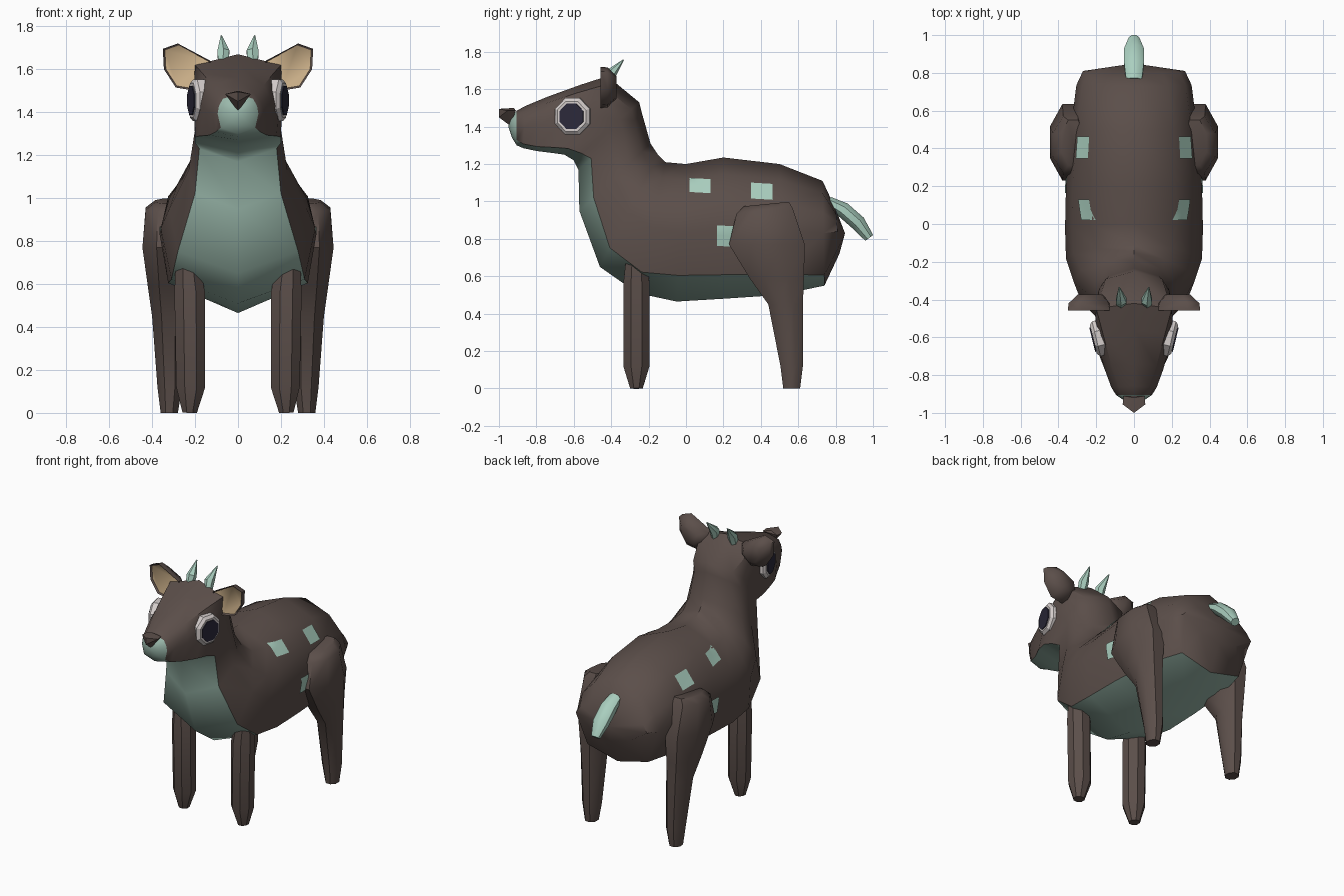
import bpy, bmesh, math
from mathutils import Vector
from mathutils.bvhtree import BVHTree

if "Cube" in bpy.data.objects:
    bpy.data.objects.remove(bpy.data.objects["Cube"])


def material(name, rgb):
    m = bpy.data.materials.new(name)
    m.diffuse_color = (*rgb, 1)
    m.use_nodes = True
    m.node_tree.nodes["Principled BSDF"].inputs["Base Color"].default_value = m.diffuse_color
    return m


BROWN = material("brown fur", (0.105, 0.077, 0.068))
BELLY = material("belly green", (0.33, 0.49, 0.415))
GREEN = material("accent green", (0.40, 0.62, 0.52))
TAN = material("inner ear tan", (0.72, 0.52, 0.30))
WHITE = material("eye white", (0.66, 0.61, 0.60))
DARK = material("pupil dark", (0.024, 0.022, 0.042))


def finish(bm, name, mats, angle=40, closed=True):
    if closed:
        bmesh.ops.recalc_face_normals(bm, faces=bm.faces)
    me = bpy.data.meshes.new(name)
    bm.to_mesh(me)
    bm.free()
    ob = bpy.data.objects.new(name, me)
    bpy.context.collection.objects.link(ob)
    for m in mats:
        me.materials.append(m)
    bpy.ops.object.select_all(action='DESELECT')
    ob.select_set(True)
    bpy.context.view_layer.objects.active = ob
    bpy.ops.object.shade_smooth_by_angle(angle=math.radians(angle))
    return ob


def loft(rings, paint=lambda i, j: 0):
    """Skin a list of equal rings and close both ends."""
    bm = bmesh.new()
    vs = [[bm.verts.new(p) for p in r] for r in rings]
    n = len(vs[0])
    for i in range(len(vs) - 1):
        for j in range(n):
            k = (j + 1) % n
            f = bm.faces.new((vs[i][j], vs[i][k], vs[i + 1][k], vs[i + 1][j]))
            f.material_index = paint(i, j)
    for i, r in ((0, vs[0]), (len(vs) - 1, vs[-1])):
        bm.faces.new(r).material_index = paint(i, -1)
    return bm


def tube(name, path, radii, mat, sides=8, angle=40):
    """Round tube along a path; radii are (sideways, other) pairs."""
    path = [Vector(p) for p in path]
    rings = []
    for i, p in enumerate(path):
        t = (path[min(i + 1, len(path) - 1)] - path[max(i - 1, 0)]).normalized()
        ref = Vector((0, 1, 0)) if abs(t.x) > 0.8 else Vector((1, 0, 0))
        u = (ref - t * ref.dot(t)).normalized()
        v = t.cross(u)
        ru, rv = radii[i]
        ring = []
        for s in range(sides):
            a = 2 * math.pi * (s + 0.5) / sides
            ring.append(p + u * ru * math.cos(a) + v * rv * math.sin(a))
        rings.append(ring)
    return finish(loft(rings), name, [mat], angle)


# Body, neck and head: top y, z, bottom y, z, widths (upper, middle, lower), belly line
SECTIONS = [
    (0.80, 0.96, 0.82, 0.72, 0.15, 0.27, 0.14, 0.85),
    (0.73, 1.11, 0.74, 0.55, 0.18, 0.305, 0.23, 0.90),
    (0.50, 1.20, 0.50, 0.50, 0.21, 0.335, 0.30, 0.84),
    (0.20, 1.235, 0.20, 0.48, 0.22, 0.36, 0.32, 0.83),
    (0.00, 1.20, -0.05, 0.465, 0.22, 0.365, 0.325, 0.81),
    (-0.11, 1.21, -0.26, 0.51, 0.20, 0.36, 0.31, 0.84),
    (-0.15, 1.25, -0.46, 0.65, 0.16, 0.32, 0.28, 0.83),
    (-0.19, 1.31, -0.57, 0.95, 0.14, 0.23, 0.20, 0.80),
    (-0.235, 1.47, -0.575, 1.17, 0.13, 0.20, 0.18, 0.80),
    (-0.25, 1.53, -0.60, 1.22, 0.15, 0.20, 0.20, 0.88),
    (-0.42, 1.67, -0.65, 1.25, 0.20, 0.205, 0.20, 0.92),
    (-0.56, 1.625, -0.72, 1.26, 0.165, 0.19, 0.18, 0.92),
    (-0.74, 1.56, -0.80, 1.27, 0.12, 0.155, 0.135, 0.92),
    (-0.86, 1.51, -0.87, 1.285, 0.08, 0.12, 0.105, 0.90),
    (-0.905, 1.485, -0.905, 1.30, 0.07, 0.095, 0.08, 0.85),
    (-0.935, 1.45, -0.93, 1.34, 0.04, 0.055, 0.04, 0.85),
]


def section(ty, tz, by, bz, wu, wm, wl, f):
    half = [(0.12, wu), (0.30, 0.25 * wu + 0.75 * wm), (0.5, wm), (f, wl)]
    pts = [(0, 0)] + half + [(1, 0)] + [(t, -w) for t, w in reversed(half)]
    return [(w, ty + (by - ty) * t, tz + (bz - tz) * t) for t, w in pts]


def body_paint(i, j):
    muzzle = i >= 14
    underside = i >= 1 and j in (4, 5)
    return 1 if muzzle or underside else 0


bm = loft([section(*s) for s in SECTIONS], body_paint)
# Domed rump and rounded muzzle tip
bm.faces.ensure_lookup_table()
caps = [f for f in bm.faces if len(f.verts) > 4]
for f, tip in zip(caps, ((0, 0.85, 0.83), (0, -0.95, 1.40))):
    poked = bmesh.ops.poke(bm, faces=[f])
    poked["verts"][0].co = tip
bmesh.ops.recalc_face_normals(bm, faces=bm.faces)
tree = BVHTree.FromBMesh(bm)
finish(bm, "body", [BROWN, BELLY], 45)


# Coat spots: thin patches laid on the flank
def spot(name, side, y, z, w, h, n=5):
    bm = bmesh.new()
    grid = []
    for a in range(n):
        row = []
        for b in range(n):
            py = y + w * (a / (n - 1) - 0.5)
            pz = z + h * (b / (n - 1) - 0.5) - 0.06 * (py - y)
            hit = tree.ray_cast(Vector((side, py, pz)), Vector((-side, 0, 0)))[0]
            row.append(bm.verts.new((hit.x + side * 0.007, py, pz)))
        grid.append(row)
    for a in range(n - 1):
        for b in range(n - 1):
            q = [grid[a][b], grid[a + 1][b], grid[a + 1][b + 1], grid[a][b + 1]]
            bm.faces.new(q if side > 0 else q[::-1])
    finish(bm, name, [GREEN], closed=False)


# Ear: tan front panel with a brown rim and a domed back
EAR = [(0.12, 1.57), (0.13, 1.64), (0.28, 1.72), (0.35, 1.695),
       (0.345, 1.60), (0.29, 1.515), (0.20, 1.50)]


def ear(name, side):
    def ring(scale, y):
        return [(side * (0.23 + (x - 0.23) * scale), y, 1.61 + (z - 1.61) * scale)
                for x, z in EAR]
    rings = [ring(0.92, -0.447), ring(1, -0.458), ring(0.97, -0.42), ring(0.55, -0.372)]
    bm = loft(rings, lambda i, j: 1 if (i == 0 and j == -1) else 0)
    finish(bm, name, [BROWN, TAN], 50)


# Hind leg: height, y range, x range
HIND = [
    (0.00, 0.52, 0.61, 0.28, 0.36),
    (0.12, 0.505, 0.625, 0.26, 0.375),
    (0.45, 0.44, 0.625, 0.25, 0.40),
    (0.59, 0.34, 0.63, 0.24, 0.42),
    (0.77, 0.23, 0.635, 0.22, 0.445),
    (0.95, 0.27, 0.57, 0.24, 0.43),
    (0.985, 0.31, 0.55, 0.26, 0.385),
]


def hind_leg(name, side):
    rings = []
    for z, y0, y1, x0, x1 in HIND:
        ring = []
        for s in range(8):
            a = math.pi * (s + 0.5) / 4
            k = 0.5 / math.cos(math.pi / 8)
            y = (y0 + y1) / 2 + (y1 - y0) * k * math.sin(a)
            x = (x0 + x1) / 2 + (x1 - x0) * k * math.cos(a)
            # the thigh top rises toward the back
            ring.append((side * x, y, z + (0.1 * (y - 0.42) if z > 0.9 else 0)))
        rings.append(ring)
    finish(loft(rings), name, [BROWN], 45)


# Paired parts
for side, tag in ((1, "right"), (-1, "left")):
    spot("front_spot_" + tag, side, 0.075, 1.085, 0.11, 0.075)
    spot("rear_spot_" + tag, side, 0.405, 1.055, 0.115, 0.085)
    spot("low_spot_" + tag, side, 0.21, 0.815, 0.09, 0.11)
    ear("ear_" + tag, side)
    hind_leg("hind_leg_" + tag, side)
    tube("front_leg_" + tag,
         [(side * x, -0.265, z) for x, z in ((0.225, 0), (0.22, 0.12), (0.225, 0.56), (0.235, 0.70))],
         [(0.036, 0.036), (0.073, 0.076), (0.077, 0.076), (0.06, 0.06)], BROWN)
    tube("horn_" + tag,
         [(side * 0.07, -0.43, 1.60), (side * 0.068, -0.405, 1.68), (side * 0.078, -0.335, 1.757)],
         [(0.024, 0.026), (0.032, 0.032), (0.003, 0.003)], GREEN, 6)
    # Eye facing outward and slightly forward
    axis = Vector((side * math.cos(0.24), -math.sin(0.24), 0))
    mid = Vector((side * 0.188, -0.605, 1.455))
    tube("eye_" + tag, [mid + axis * d for d in (-0.03, 0.012, 0.028)],
         [(0.103, 0.105), (0.103, 0.105), (0.085, 0.087)], WHITE, 8, 30)
    tube("pupil_" + tag, [mid + axis * d for d in (0.027, 0.034)],
         [(0.071, 0.073)] * 2, DARK, 8, 30)

# Tail
tube("tail", [(0, 0.76, 1.00), (0, 0.84, 0.955), (0, 0.92, 0.885), (0, 0.98, 0.805)],
     [(0.045, 0.03), (0.056, 0.045), (0.056, 0.045), (0.03, 0.028)], GREEN)

# Nose: faceted wedge
bm = bmesh.new()
for p in ((0.06, -0.955, 1.485), (-0.06, -0.955, 1.485), (0, -1.0, 1.495), (0, -1.0, 1.45),
          (0.055, -0.91, 1.485), (-0.055, -0.91, 1.485), (0, -0.92, 1.50), (0, -0.94, 1.405)):
    bm.verts.new(p)
bmesh.ops.convex_hull(bm, input=bm.verts)
finish(bm, "nose", [BROWN], 30)
